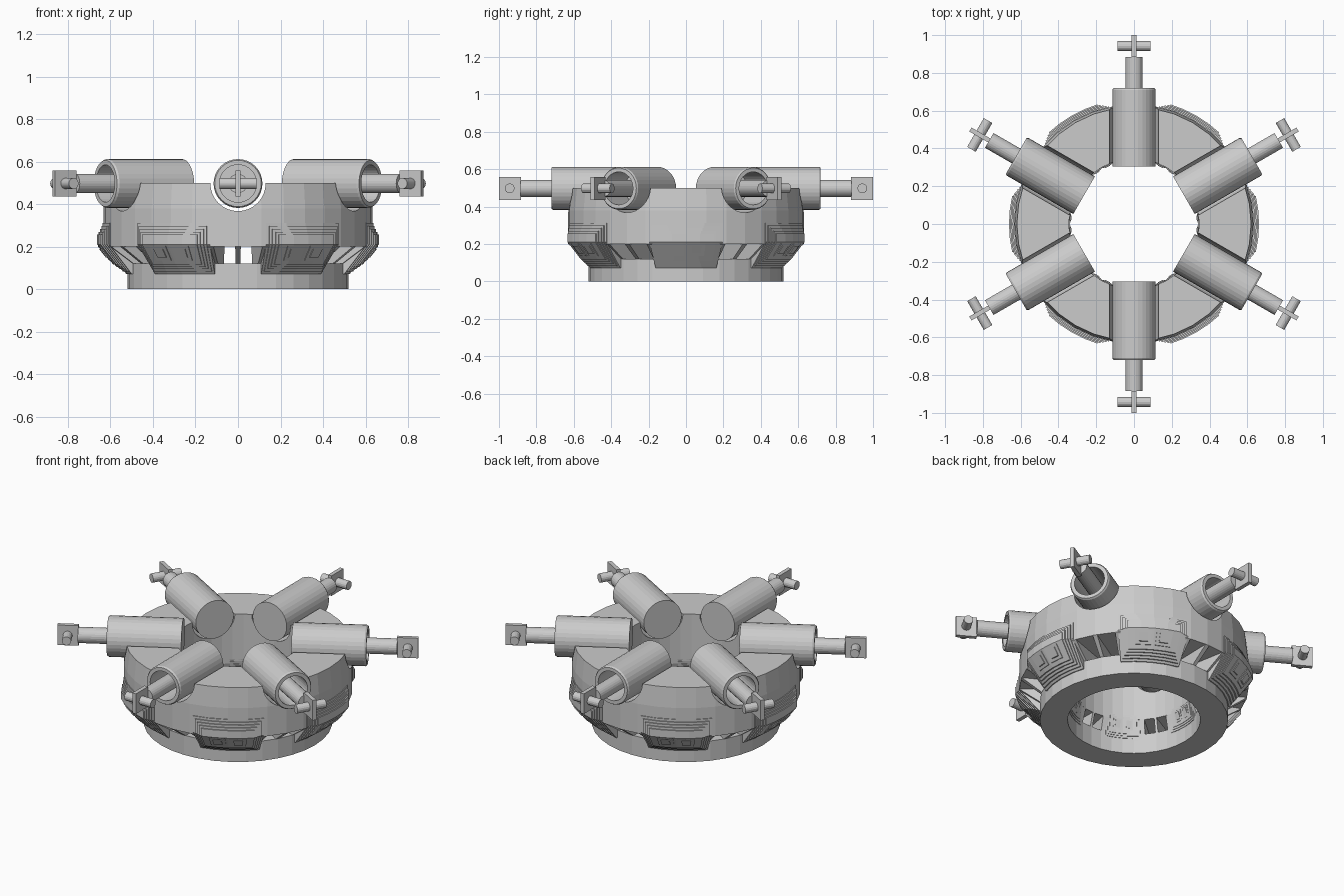
import bpy, bmesh, math
from mathutils import Matrix

if "Cube" in bpy.data.objects:
    bpy.data.objects.remove(bpy.data.objects["Cube"])

TAU = 2 * math.pi


def sweep(name, profile, a0=0.0, a1=360.0, n=36, mat=None):
    """Sweep a closed (radius, z) profile around z, as a full ring or a capped sector."""
    bm = bmesh.new()
    full = abs(a1 - a0 - 360) < 1e-6
    rows = []
    for i in range(n if full else n + 1):
        a = math.radians(a0 + (a1 - a0) * i / n)
        rows.append([bm.verts.new((r * math.cos(a), r * math.sin(a), z)) for r, z in profile])
    m = len(profile)
    for i in range(n):
        A, B = rows[i], rows[(i + 1) % len(rows)]
        for j in range(m):
            k = (j + 1) % m
            if profile[j][0] < 1e-6 and profile[k][0] < 1e-6:
                continue
            bm.faces.new((A[j], B[j], B[k], A[k]))
    if not full:
        bm.faces.new(rows[0])
        bm.faces.new(rows[-1])
    bmesh.ops.remove_doubles(bm, verts=bm.verts, dist=1e-5)
    bmesh.ops.recalc_face_normals(bm, faces=bm.faces)
    if mat:
        bm.transform(mat)
    me = bpy.data.meshes.new(name)
    bm.to_mesh(me)
    bm.free()
    ob = bpy.data.objects.new(name, me)
    bpy.context.collection.objects.link(ob)
    return ob


def box(name, size, mat):
    bm = bmesh.new()
    bmesh.ops.create_cube(bm, size=1, matrix=mat @ Matrix.Diagonal((*size, 1)))
    me = bpy.data.meshes.new(name)
    bm.to_mesh(me)
    bm.free()
    ob = bpy.data.objects.new(name, me)
    bpy.context.collection.objects.link(ob)
    return ob


def radial(deg):
    """Matrix that lays the sweep axis outwards at an angle, at cylinder height."""
    return (Matrix.Translation((0, 0, 0.497)) @ Matrix.Rotation(math.radians(deg), 4, 'Z')
            @ Matrix.Rotation(math.pi / 2, 4, 'Y'))


def rod(name, r, x0, x1, mat, n=24):
    return sweep(name, [(0, x0), (r, x0), (r, x1), (0, x1)], n=n, mat=mat)


# lower and upper rings
sweep("base_ring", [(0.367, 0), (0.52, 0), (0.52, 0.12), (0.367, 0.12)])
upper = sweep("upper_ring", [(0.345, 0.20), (0.632, 0.20), (0.632, 0.38), (0.62, 0.5), (0.345, 0.5)])

# cradles cut in the upper ring for the cylinders
for k in range(6):
    cutter = rod("cradle_cutter", 0.13, 0.27, 0.8, radial(30 + 60 * k), 32)
    cutter.hide_render = True
    mod = upper.modifiers.new("cradle", 'BOOLEAN')
    mod.operation, mod.solver, mod.object = 'DIFFERENCE', 'EXACT', cutter
    bpy.context.view_layer.objects.active = upper
    bpy.ops.object.modifier_apply(modifier=mod.name)
    bpy.data.objects.remove(cutter, do_unlink=True)

# wall pieces between the rings, leaving window openings
wall = [(0.367, 0.12), (0.52, 0.12), (0.632, 0.20), (0.345, 0.20)]
for k in range(6):
    c = 60 * k
    sweep("wall_block", wall, c - 19.5, c + 19.5, 5)
    sweep("window_post", wall, c + 28.8, c + 31.2, 1)


def outer_r(z):
    return 0.636 if z >= 0.21 else 0.636 - (0.21 - z) * 0.80


def outer_plate(name, c, half, zb, zt, d, n=4):
    """Curved plate hugging the flared outside, raised by d."""
    pts = [(0.47, zb), (outer_r(zb) + d, zb)]
    if zb < 0.21 < zt:
        pts.append((outer_r(0.21) + d, 0.21))
    pts += [(outer_r(zt) + d, zt), (0.47, zt)]
    sweep(name, pts, c - half, c + half, n)


def inner_plate(name, c, half, zb, zt, d, n=4):
    """Curved plate on the inside wall, raised inwards by d."""
    sweep(name, [(0.352 - d, zt), (0.40, zt), (0.40, zb), (0.367 - d, zb)],
          c - half, c + half, n)


# stepped panels outside and inside
for k in range(6):
    c = 60 * k
    for s in range(5):
        outer_plate("outer_panel_step", c, 18 - 1.25 * s, 0.072 + 0.011 * s,
                    0.312 - 0.014 * s, 0.0065 * s)
    for s in range(4):
        inner_plate("inner_panel_step", c, 17 - 1.5 * s, 0.08 + 0.012 * s,
                    0.25 - 0.012 * s, 0.004 * s)
    for side in (-1, 1):
        for s in range(2):
            outer_plate("outer_panel_stud", c + side * 5.2, 4 - 1.7 * s, 0.135 + 0.013 * s,
                        0.202 - 0.013 * s, 0.030 + 0.005 * s, 1)
            inner_plate("inner_panel_stud", c + side * 5.2, 4 - 1.7 * s, 0.135 + 0.013 * s,
                        0.20 - 0.013 * s, 0.015 + 0.004 * s, 1)

# six radial cylinders with piston rods and cross-pin ends
barrel = [(0, 0.305), (0.115, 0.305), (0.115, 0.71), (0.109, 0.72),
          (0.088, 0.72), (0.088, 0.50), (0, 0.50)]
for k in range(6):
    m = radial(30 + 60 * k)
    sweep("cylinder_barrel", barrel, n=32, mat=m)
    rod("piston_rod", 0.045, 0.49, 0.885, m)
    box("end_plate", (0.122, 0.024, 0.117), m @ Matrix.Translation((0, 0, 0.9415)))
    rod("cross_pin", 0.026, -0.088, 0.088,
        m @ Matrix.Translation((0, 0, 0.943)) @ Matrix.Rotation(math.pi / 2, 4, 'X'), 16)
